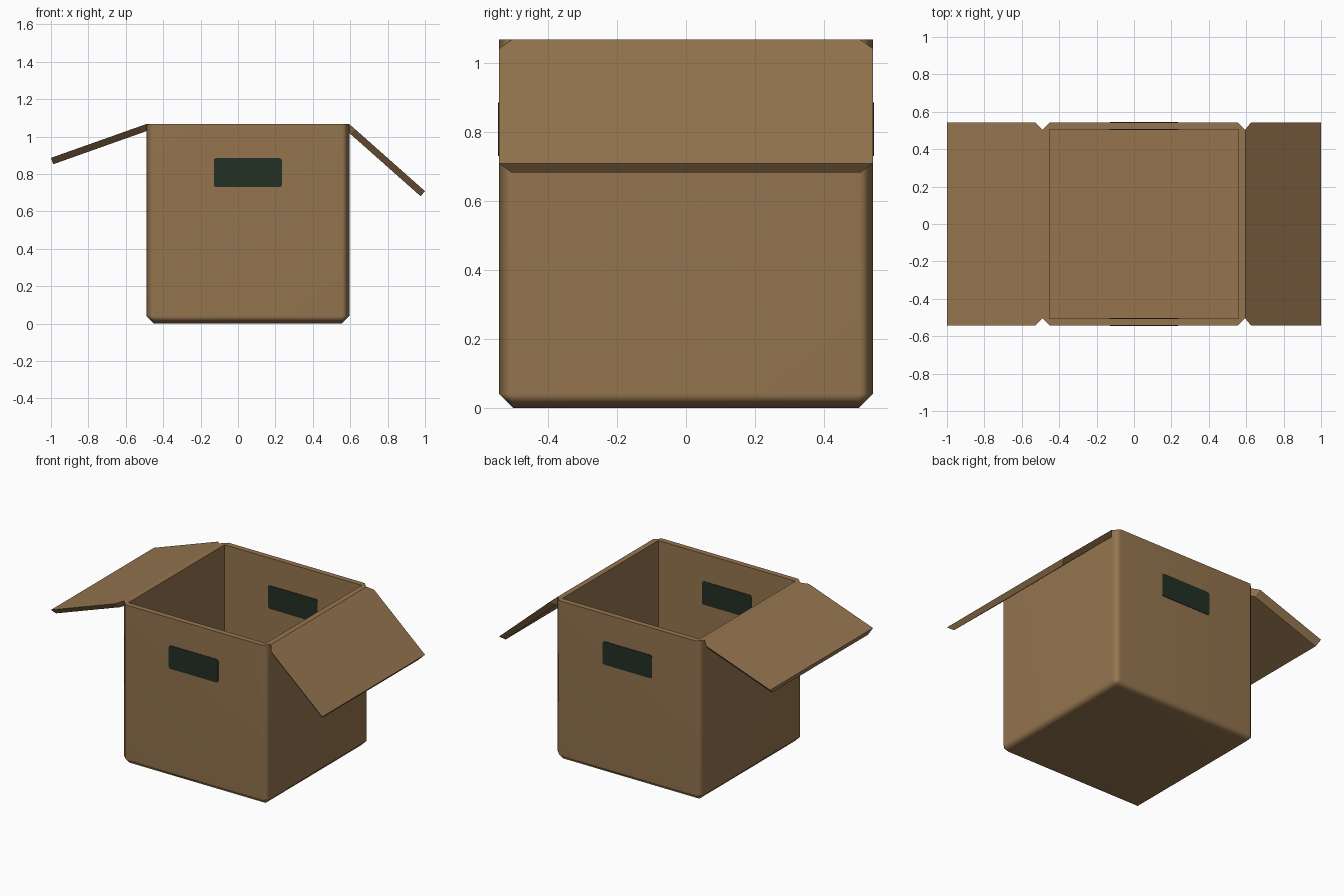
import bpy, bmesh
from mathutils import Vector

if "Cube" in bpy.data.objects:
    bpy.data.objects.remove(bpy.data.objects["Cube"])

X0, X1, Y, H = -0.49, 0.595, 0.542, 1.067   # outer body extents
T = 0.037                                   # cardboard thickness
CX = (X0 + X1) / 2


def material(name, rgb):
    m = bpy.data.materials.new(name)
    m.diffuse_color = (*rgb, 1)
    m.use_nodes = True
    m.node_tree.nodes["Principled BSDF"].inputs["Base Color"].default_value = m.diffuse_color
    return m


card = material("cardboard brown", (0.30, 0.178, 0.078))
dark = material("dark handle green", (0.016, 0.029, 0.018))


def make(name, bm, mat):
    bmesh.ops.recalc_face_normals(bm, faces=bm.faces)
    me = bpy.data.meshes.new(name)
    bm.to_mesh(me)
    bm.free()
    ob = bpy.data.objects.new(name, me)
    bpy.context.collection.objects.link(ob)
    me.materials.append(mat)
    return ob


def box(lo, hi):
    bm = bmesh.new()
    bmesh.ops.create_cube(bm, size=1)
    for v in bm.verts:
        v.co = [(l + h) / 2 + c * (h - l) for l, h, c in zip(lo, hi, v.co)]
    return bm


# Box body: chamfered outside, hollowed with square inner corners
bm = box((X0, -Y, 0), (X1, Y, H))
edges = [e for e in bm.edges if min(v.co.z for v in e.verts) < 0.01]
bmesh.ops.bevel(bm, geom=edges, offset=0.04, segments=1, affect='EDGES')
body = make("box_body", bm, card)
cutter = make("hollow_cutter", box((X0 + T, -Y + T, T), (X1 - T, Y - T, H + 0.5)), card)
cutter.hide_render = True
bpy.context.view_layer.objects.active = body
body.select_set(True)
cut = body.modifiers.new("hollow", 'BOOLEAN')
cut.operation, cut.object, cut.solver = 'DIFFERENCE', cutter, 'EXACT'
bpy.ops.object.modifier_apply(modifier=cut.name)
bpy.data.objects.remove(cutter)
bpy.ops.object.shade_smooth_by_angle(angle=0.96)
wn = body.modifiers.new("flat panels", 'WEIGHTED_NORMAL')
wn.keep_sharp = True


# Flaps: folded-out sheets with clipped hinge corners and tapered undersides
def flap(name, hinge, tip):
    a, b = Vector((hinge[0], 0, hinge[1])), Vector((tip[0], 0, tip[1]))
    d = (b - a).normalized()
    n = Vector((-d.z, 0, d.x))
    if n.z < 0:
        n = -n
    length = (b - a).length
    outline = [(0, Y - T), (0.04, Y), (length, Y)]
    outline += [(u, -y) for u, y in reversed(outline)]
    bm = bmesh.new()
    top = [bm.verts.new(a + d * u + Vector((0, y, 0))) for u, y in outline]
    low = [bm.verts.new(a + d * u - n * 0.036 + Vector((0, y - T if y > 0 else y + T, 0)))
           for u, y in outline]
    bm.faces.new(top)
    bm.faces.new(low[::-1])
    for i in range(6):
        j = (i + 1) % 6
        bm.faces.new((top[i], low[i], low[j], top[j]))
    make(name, bm, card)


flap("left_flap", (X0, H), (-1.0, 0.886))
flap("right_flap", (X1, H), (1.0, 0.708))

# Handle openings: dark rounded plates on both sides of front and back walls
for name, s in (("front", -1), ("back", 1)):
    for side, y in (("outer", Y), ("inner", Y - T)):
        bm = box((CX - 0.182, s * y - 0.003, 0.73), (CX + 0.182, s * y + 0.003, 0.885))
        corners = [e for e in bm.edges if abs(e.verts[0].co.y - e.verts[1].co.y) > 0.001]
        bmesh.ops.bevel(bm, geom=corners, offset=0.012, segments=2, profile=0.5, affect='EDGES')
        make(f"{name}_handle_{side}", bm, dark)
